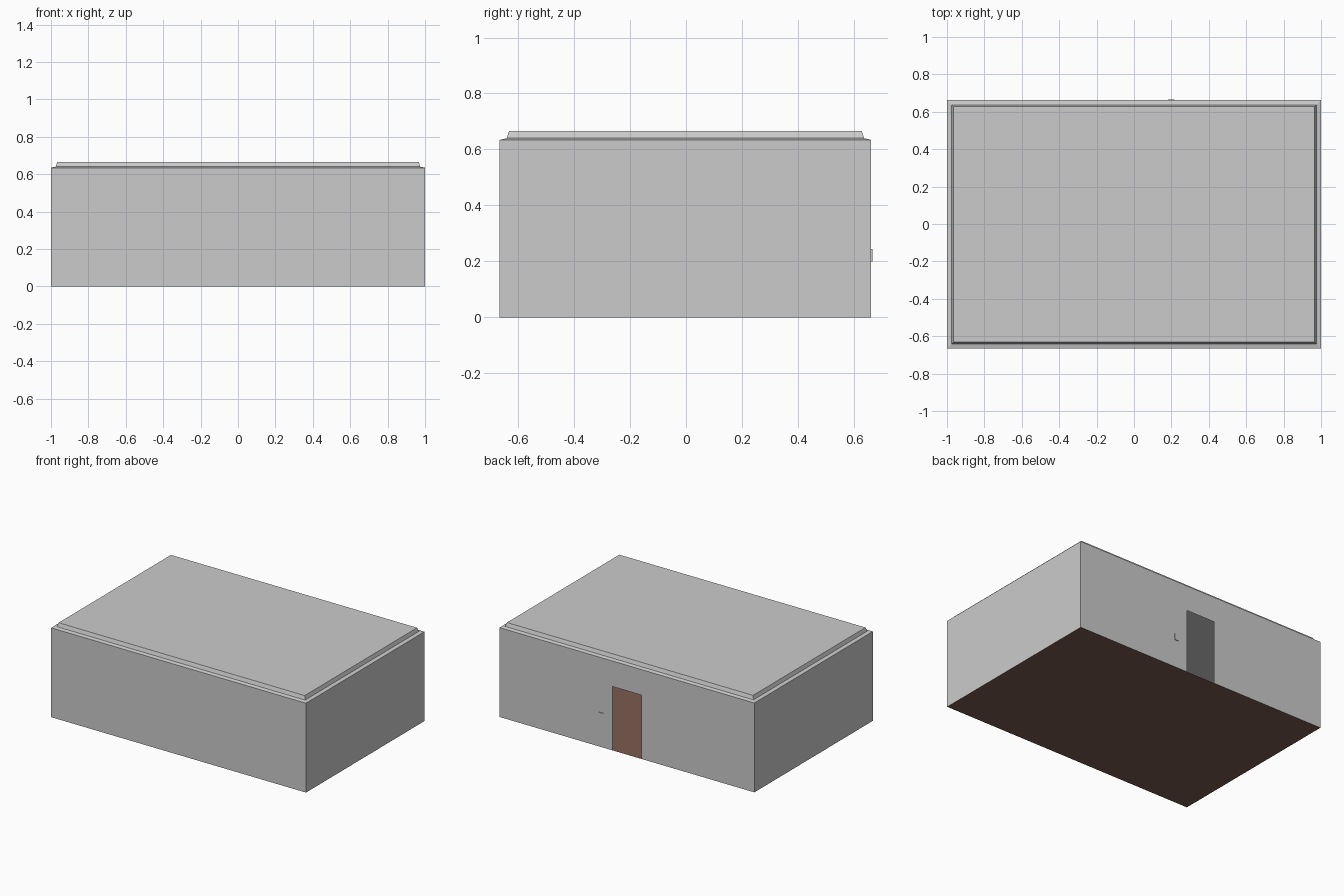
import bpy, bmesh

if "Cube" in bpy.data.objects:
    bpy.data.objects.remove(bpy.data.objects["Cube"])

HX = 1.0                    # half width
YF, YB = -0.666, 0.662      # front and back wall planes
ZW = 0.634                  # wall height
DOOR_X, DOOR_H = 0.114, 0.453


def make_object(name, bm, material=None):
    mesh = bpy.data.meshes.new(name)
    bm.to_mesh(mesh)
    bm.free()
    obj = bpy.data.objects.new(name, mesh)
    bpy.context.collection.objects.link(obj)
    if material:
        mesh.materials.append(material)
    return obj


def rect_loop(bm, inset, z):
    """Footprint rectangle, counter-clockwise from front left."""
    x, f, b = HX - inset, YF + inset, YB - inset
    return [bm.verts.new(p) for p in ((-x, f, z), (x, f, z), (x, b, z), (-x, b, z))]


def bridge(bm, lower, upper, sides=range(4)):
    for i in sides:
        j = (i + 1) % 4
        bm.faces.new((lower[i], lower[j], upper[j], upper[i]))


# Thin walls with an open doorway in the back
bm = bmesh.new()
low, top = rect_loop(bm, 0, 0), rect_loop(bm, 0, ZW)
bridge(bm, low, top, (0, 1, 3))
door = [bm.verts.new((x, YB, z)) for x, z in
        ((DOOR_X, 0), (DOOR_X, DOOR_H), (-DOOR_X, DOOR_H), (-DOOR_X, 0))]
bm.faces.new((low[2], door[0], door[1], top[2]))
bm.faces.new((door[1], door[2], top[3], top[2]))
bm.faces.new((door[3], low[3], top[3], door[2]))
make_object("walls", bm)

# Roof: shallow sloped ledge, steep riser, flat top
bm = bmesh.new()
loops = [rect_loop(bm, inset, z) for inset, z in
         ((0, ZW), (0.025, 0.640), (0.034, 0.666))]
for a, b in zip(loops, loops[1:]):
    bridge(bm, a, b)
bm.faces.new(loops[-1])
make_object("roof", bm)

# Brown floor, seen through the doorway and from below
brown = bpy.data.materials.new("brown_floor")
brown.diffuse_color = (0.2, 0.105, 0.08, 1)
brown.use_nodes = True
brown.node_tree.nodes["Principled BSDF"].inputs["Base Color"].default_value = brown.diffuse_color
bm = bmesh.new()
bm.faces.new(reversed(rect_loop(bm, 0, 0)))
make_object("floor", bm, brown)

# Small wall plate beside the doorway
bm = bmesh.new()
bmesh.ops.create_cube(bm, size=1)
bmesh.ops.scale(bm, vec=(0.034, 0.004, 0.045), verts=bm.verts)
bmesh.ops.translate(bm, vec=(0.2, YB + 0.002, 0.222), verts=bm.verts)
make_object("door_switch_plate", bm)
